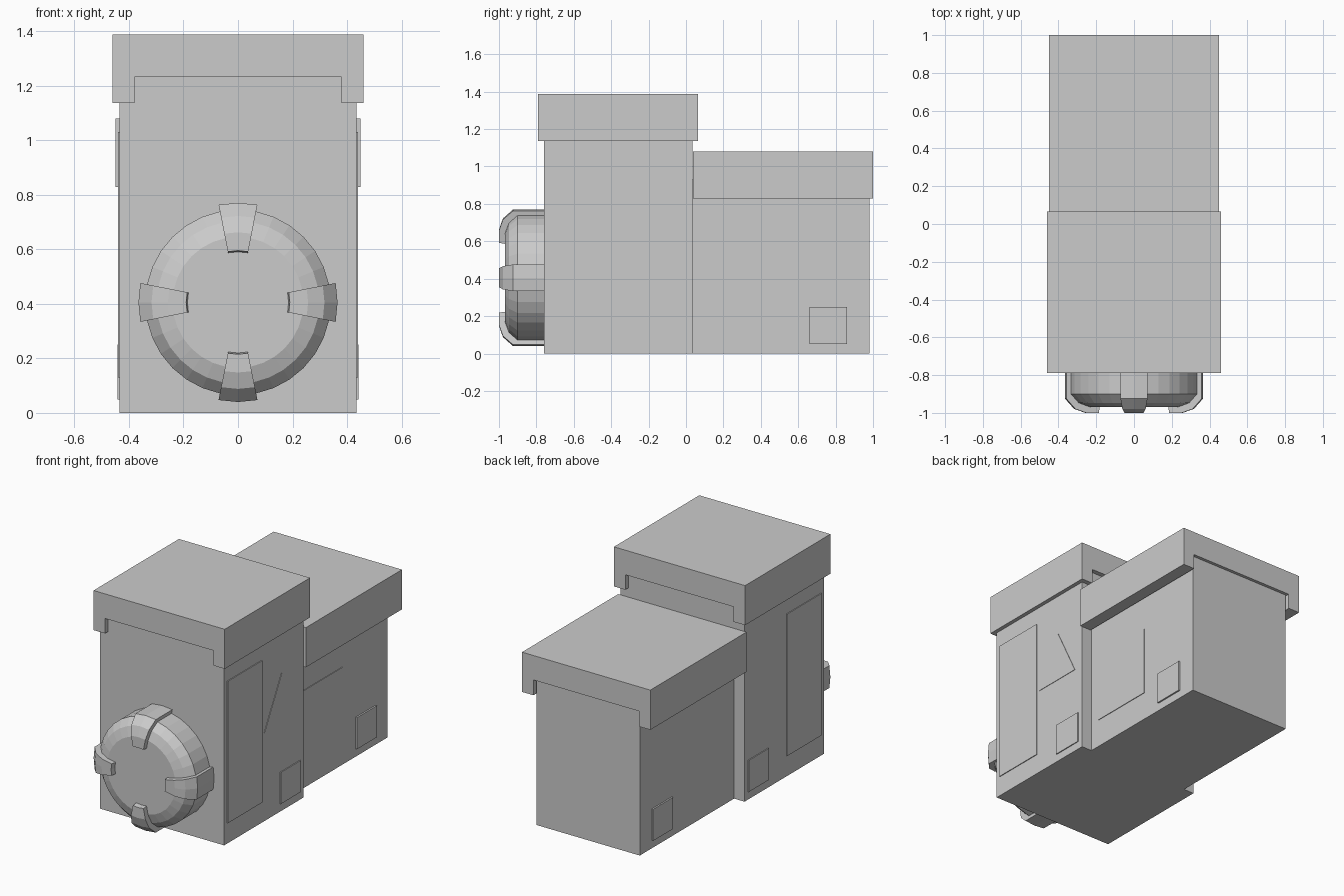
import bpy, bmesh
from math import sin, cos, pi

if "Cube" in bpy.data.objects:
    bpy.data.objects.remove(bpy.data.objects["Cube"])


def make(name, verts, faces):
    me = bpy.data.meshes.new(name)
    bm = bmesh.new()
    vs = [bm.verts.new(v) for v in verts]
    for f in faces:
        bm.faces.new([vs[i] for i in f])
    bmesh.ops.recalc_face_normals(bm, faces=bm.faces)
    bm.to_mesh(me)
    bm.free()
    ob = bpy.data.objects.new(name, me)
    bpy.context.collection.objects.link(ob)
    return ob


def prism(name, outline, place, a, b):
    """Extrude a 2D outline from depth a to depth b; place maps (u, v, depth) to xyz."""
    n = len(outline)
    verts = [place(u, v, d) for d in (a, b) for u, v in outline]
    faces = [list(range(n)), list(range(n, 2 * n))]
    faces += [(i, (i + 1) % n, (i + 1) % n + n, i + n) for i in range(n)]
    return make(name, verts, faces)


def along_x(u, v, d):
    return (d, u, v)


def along_y(u, v, d):
    return (u, d, v)


def rect(u0, u1, v0, v1):
    return [(u0, v0), (u1, v0), (u1, v1), (u0, v1)]


def cap(name, w, notch, z0, z_notch, z1, y0, y1):
    # Lid with an inverted-U section
    prism(name, [(-w, z0), (-notch, z0), (-notch, z_notch), (notch, z_notch),
                 (notch, z0), (w, z0), (w, z1), (-w, z1)], along_y, y0, y1)


# Housings and lids
prism("front_housing", rect(-0.435, 0.435, 0, 1.235), along_y, -0.76, 0.035)
cap("front_lid", 0.46, 0.38, 1.137, 1.232, 1.388, -0.79, 0.065)
prism("rear_housing", rect(-0.362, 0.362, 0, 0.93), along_y, 0.035, 0.98)
cap("rear_lid", 0.45, 0.37, 0.828, 0.925, 1.08, 0.037, 1.0)

# Thin side plates, on both sides
for s, side in ((1, "right"), (-1, "left")):
    prism(f"tall_panel_{side}", rect(-0.73, -0.385, 0.13, 1.03), along_x, s * 0.43, s * 0.44)
    prism(f"front_square_plate_{side}", rect(-0.2, 0.0, 0.05, 0.25), along_x, s * 0.43, s * 0.441)
    prism(f"rear_square_plate_{side}", rect(0.66, 0.86, 0.05, 0.25), along_x, s * 0.355, s * 0.372)

# Signs on the right side only
prism("triangle_sign", [(-0.36, 0.56), (-0.03, 0.56), (-0.185, 0.875)], along_x, 0.43, 0.438)
prism("rear_square_sign", rect(0.1, 0.53, 0.18, 0.62), along_x, 0.355, 0.366)

# Round front hub: 32-sided lathe
N, CZ = 32, 0.405


def ring_point(r, y, k):
    a = 2 * pi * k / N
    return (r * sin(a), y, CZ + r * cos(a))


hub = [(0.34, -0.755), (0.34, -0.9), (0.298, -0.947), (0.24, -0.968)]
m = len(hub)
verts = [ring_point(r, y, k) for r, y in hub for k in range(N)]
faces = [(j * N + k, j * N + (k + 1) % N, (j + 1) * N + (k + 1) % N, (j + 1) * N + k)
         for j in range(m - 1) for k in range(N)]
faces += [list(range(N)), list(range((m - 1) * N, m * N))]
make("hub", verts, faces)

# Four clips: two-segment slices of a larger lathe, hooked over the hub face
clip = [(0.365, -0.755), (0.365, -0.925), (0.317, -0.979), (0.257, -1.0), (0.19, -1.0),
        (0.185, -0.966), (0.24, -0.966), (0.298, -0.945), (0.335, -0.9), (0.335, -0.755)]
m = len(clip)
for q in range(4):
    verts = [ring_point(r, y, q * 8 + k) for k in (-1, 0, 1) for r, y in clip]
    faces = [(k * m + i, k * m + (i + 1) % m, (k + 1) * m + (i + 1) % m, (k + 1) * m + i)
             for k in range(2) for i in range(m)]
    faces += [list(range(m)), list(range(2 * m, 3 * m))]
    make(f"hub_clip_{q + 1}", verts, faces)
